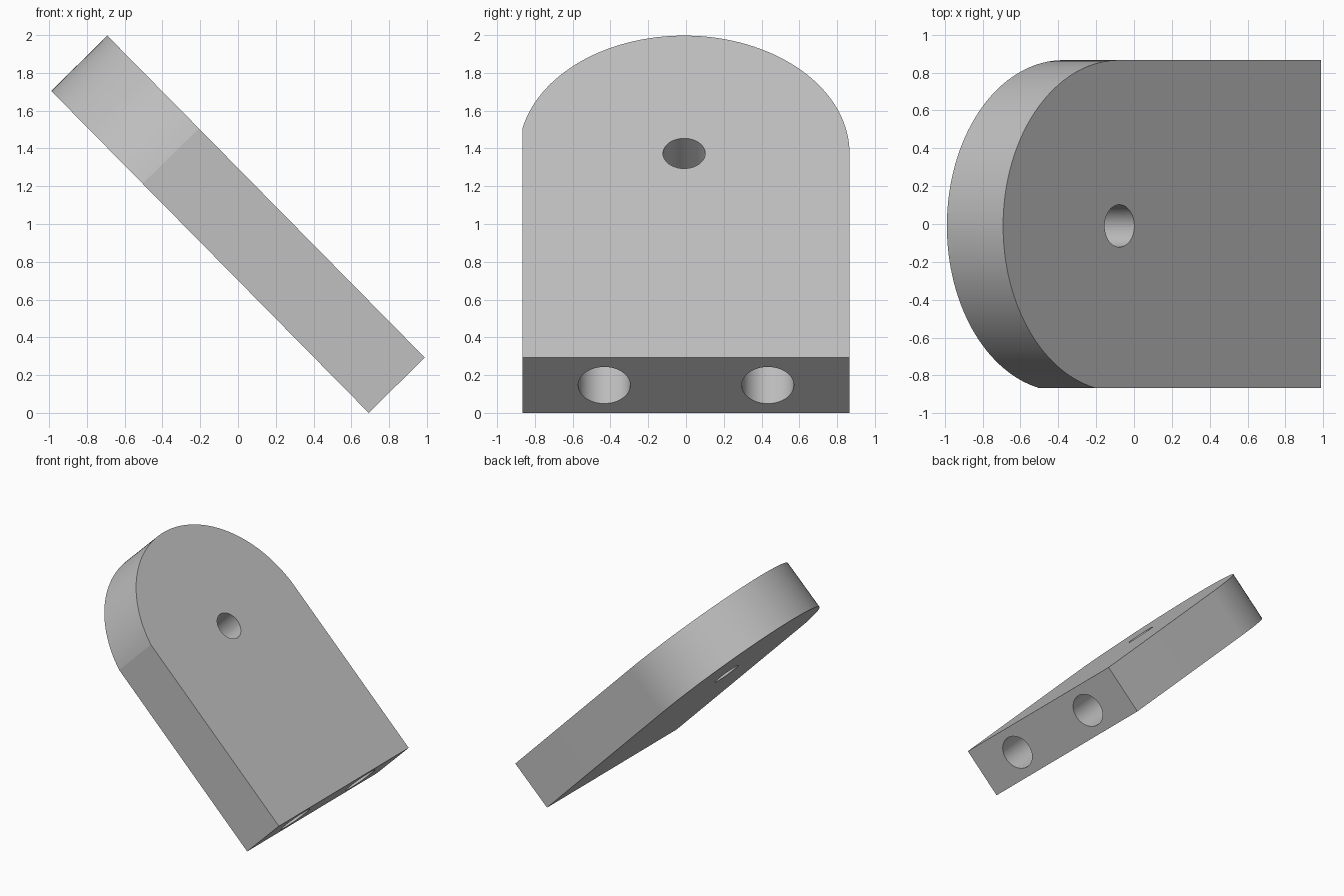
import bpy, bmesh
from math import sin, cos, pi, radians, atan2, sqrt
from mathutils import Matrix, Vector

cube = bpy.data.objects.get("Cube")
if cube:
    bpy.data.objects.remove(cube, do_unlink=True)

# Plate sizes, in its own frame: x up the slope, y across, z through the thickness
LENGTH, THICK, HALF = 2.394, 0.417, 0.866
OFFSET = 0.01                     # the round end sits slightly off centre
RADIUS = HALF + OFFSET
CENTRE = LENGTH - RADIUS
SEGMENTS = 64
TILT = radians(45.4)

grey = bpy.data.materials.new("plain grey")
grey.use_nodes = True
colour = (0.53, 0.53, 0.53, 1)
grey.diffuse_color = colour
grey.node_tree.nodes["Principled BSDF"].inputs["Base Color"].default_value = colour


def make_object(name, bm):
    mesh = bpy.data.meshes.new(name)
    bmesh.ops.recalc_face_normals(bm, faces=bm.faces)
    bm.to_mesh(mesh)
    bm.free()
    mesh.materials.append(grey)
    obj = bpy.data.objects.new(name, mesh)
    bpy.context.collection.objects.link(obj)
    return obj


def cylinder(name, radius, depth, matrix):
    bm = bmesh.new()
    bmesh.ops.create_cone(bm, cap_ends=True, segments=SEGMENTS, radius1=radius,
                          radius2=radius, depth=depth, matrix=matrix)
    cutter = make_object(name, bm)
    cutter.hide_render = True
    return cutter


# Outline: square foot and a round top that meets one side at a corner
start = -pi / 2
far_y = HALF - OFFSET
end = atan2(far_y, sqrt(RADIUS ** 2 - far_y ** 2))
outline = [(0, HALF), (0, -HALF)]
for i in range(SEGMENTS + 1):
    a = start + (end - start) * i / SEGMENTS
    outline.append((CENTRE + RADIUS * cos(a), OFFSET + RADIUS * sin(a)))

bm = bmesh.new()
base = bm.faces.new([bm.verts.new((x, y, 0)) for x, y in outline])
top = bmesh.ops.extrude_face_region(bm, geom=[base])["geom"]
bmesh.ops.translate(bm, vec=(0, 0, THICK),
                    verts=[g for g in top if isinstance(g, bmesh.types.BMVert)])
plate = make_object("rounded_plate", bm)

# Through hole in the round end, and two blind holes in the foot
cutters = [cylinder("through_hole_cutter", 0.112, 1,
                    Matrix.Translation((CENTRE, OFFSET, THICK / 2)))]
for side in (-1, 1):
    place = Matrix.Translation((0, side * HALF / 2, THICK / 2))
    cutters.append(cylinder("foot_hole_cutter", 0.138, 1.5,
                            place @ Matrix.Rotation(pi / 2, 4, "Y")))

bpy.ops.object.select_all(action="DESELECT")
plate.select_set(True)
bpy.context.view_layer.objects.active = plate
for cutter in cutters:
    mod = plate.modifiers.new("hole", "BOOLEAN")
    mod.operation = "DIFFERENCE"
    mod.solver = "EXACT"
    mod.object = cutter
    bpy.ops.object.modifier_apply(modifier=mod.name)
    bpy.data.objects.remove(cutter, do_unlink=True)

# Lean the plate back on its lower edge
s, c = sin(TILT), cos(TILT)
frame = Matrix(((-c, 0, s), (0, -1, 0), (s, 0, c))).to_4x4()
foot_x = (LENGTH * c - THICK * s) / 2
plate.data.transform(Matrix.Translation(Vector((foot_x, 0, 0))) @ frame)
bpy.ops.object.shade_smooth_by_angle(angle=radians(10))
